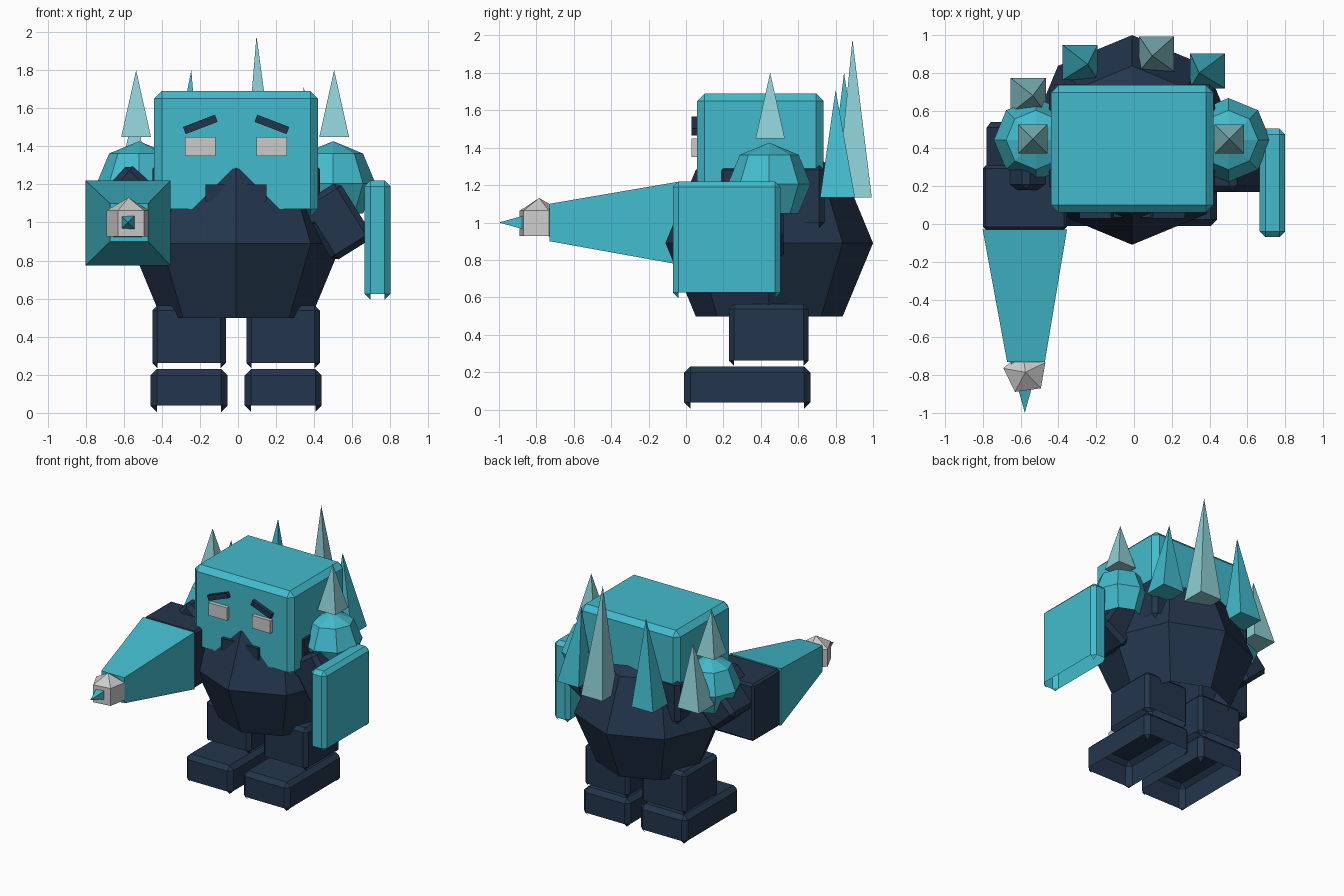
import bpy, bmesh, math
from mathutils import Matrix, Vector

if "Cube" in bpy.data.objects:
    bpy.data.objects.remove(bpy.data.objects["Cube"], do_unlink=True)


def material(name, rgb):
    m = bpy.data.materials.new(name)
    m.use_nodes = True
    m.diffuse_color = (*rgb, 1)
    m.node_tree.nodes["Principled BSDF"].inputs["Base Color"].default_value = (*rgb, 1)
    return m


TEAL = material("teal", (0.055, 0.50, 0.61))
NAVY = material("navy", (0.017, 0.036, 0.073))
PALE = material("pale teal", (0.27, 0.62, 0.66))
GREY = material("light grey", (0.6, 0.6, 0.6))
MID = -0.01  # symmetry plane of the figure


def finish(name, bm, mat):
    bmesh.ops.recalc_face_normals(bm, faces=bm.faces)
    mesh = bpy.data.meshes.new(name)
    bm.to_mesh(mesh)
    bm.free()
    mesh.materials.append(mat)
    ob = bpy.data.objects.new(name, mesh)
    bpy.context.collection.objects.link(ob)
    return ob


def box(name, mat, x, y, z, bevel=0.0, open_bottom=False, tilt=0.0):
    """Box from (min, max) ranges, optionally chamfered, open below, tilted about y."""
    lo, hi = (Vector(p) for p in zip(x, y, z))
    bm = bmesh.new()
    bmesh.ops.create_cube(bm, size=1)
    bmesh.ops.scale(bm, vec=hi - lo, verts=bm.verts)
    if bevel:
        bmesh.ops.bevel(bm, geom=bm.edges[:], offset=bevel, segments=1,
                        profile=0.5, affect='EDGES')
    if open_bottom:
        # drop the base and its edge chamfers, leaving the corner triangles
        bm.normal_update()
        base = [f for f in bm.faces if f.normal.z < -0.65]
        bmesh.ops.delete(bm, geom=base, context='FACES')
    bm.transform(Matrix.Translation((lo + hi) / 2) @ Matrix.Rotation(tilt, 4, 'Y'))
    return finish(name, bm, mat)


def dome(name, mat, center, radius, sides, rings, turn=0.0):
    """Faceted ball with its lowest cap removed."""
    bm = bmesh.new()
    bmesh.ops.create_uvsphere(bm, u_segments=sides, v_segments=rings, radius=radius)
    low = min(bm.verts, key=lambda v: v.co.z)
    bmesh.ops.delete(bm, geom=[low], context='VERTS')
    bm.transform(Matrix.Translation(center) @ Matrix.Rotation(turn, 4, 'Z'))
    return finish(name, bm, mat)


def taper(name, mat, base, half, tip, tip_half=0.0, axis='Z'):
    """Square spike or frustum running from base to tip along an axis."""
    base, tip = Vector(base), Vector(tip)
    u, w = (Vector((1, 0, 0)), Vector((0, 1, 0) if axis == 'Z' else (0, 0, 1)))
    corners = [(-1, -1), (1, -1), (1, 1), (-1, 1)]
    bm = bmesh.new()
    a = [bm.verts.new(base + half * (i * u + j * w)) for i, j in corners]
    b = [bm.verts.new(tip + tip_half * (i * u + j * w)) for i, j in corners]
    bm.faces.new(a)
    bm.faces.new(b)
    for i in range(4):
        j = (i + 1) % 4
        bm.faces.new((a[i], a[j], b[j], b[i]))
    bmesh.ops.remove_doubles(bm, verts=bm.verts, dist=0.0001)
    return finish(name, bm, mat)


# Torso and collar
dome("body", NAVY, (MID, 0.445, 0.89), 0.555, 8, 4)
box("collar", NAVY, (-0.45, 0.43), (0.17, 0.74), (0.97, 1.31), 0.03, True)

# Head and face
box("head", TEAL, (-0.44, 0.42), (0.06, 0.735), (1.03, 1.69), 0.04, True)
box("mouth", NAVY, (-0.17, 0.15), (0.035, 0.08), (1.11, 1.2))
for side, label in ((1, "left"), (-1, "right")):
    x = MID + side * 0.188
    box(label + "_eye", GREY, (x - 0.08, x + 0.08), (0.03, 0.08), (1.35, 1.45))
    box(label + "_brow", NAVY, (x - 0.09, x + 0.09), (0.03, 0.08), (1.495, 1.535),
        tilt=side * math.radians(21))

    # Legs and feet
    x = MID + side * 0.247
    box(label + "_leg", NAVY, (x - 0.193, x + 0.193), (0.23, 0.655), (0.235, 0.565), 0.027, True)
    box(label + "_foot", NAVY, (x - 0.202, x + 0.202), (-0.01, 0.665), (0.005, 0.23), 0.033, True)

    # Shoulder guards with spikes
    x = MID + side * 0.51
    dome(label + "_shoulder_guard", TEAL, (x, 0.445, 1.205), 0.222, 8, 4)
    x = -0.015 + side * 0.52
    taper(label + "_shoulder_spike", PALE, (x, 0.45, 1.45), 0.078, (x, 0.45, 1.8))

# Spikes across the back
back_spikes = [
    ("inner_right", TEAL, (-0.285, 0.855), (-0.245, 0.845), 1.80),
    ("inner_left", PALE, (0.12, 0.90), (0.097, 0.89), 1.98),
    ("outer_left", TEAL, (0.39, 0.81), (0.345, 0.80), 1.71),
    ("outer_right", PALE, (-0.56, 0.68), (-0.535, 0.68), 1.62),
]
for label, mat, foot, peak, height in back_spikes:
    taper(label + "_back_spike", mat, (*foot, 1.135), 0.093, (*peak, height))

# Left arm and shield
box("left_arm", NAVY, (0.34, 0.69), (0.17, 0.52), (0.88, 1.13), 0.03, tilt=math.radians(-32) + math.pi / 2)
box("shield", TEAL, (0.665, 0.80), (-0.07, 0.505), (0.595, 1.22), 0.03, True)

# Right arm, forearm and cannon
box("right_arm", NAVY, (-0.76, -0.42), (0.18, 0.54), (0.97, 1.23), 0.03, tilt=math.radians(-48))
box("right_forearm", NAVY, (-0.80, -0.355), (-0.03, 0.31), (0.775, 1.22), 0.015)
taper("cannon", TEAL, (-0.578, -0.03, 0.997), 0.223, (-0.572, -0.73, 1.0), 0.1, axis='Y')
dome("cannon_nozzle", GREY, (-0.575, -0.785, 0.995), 0.136, 5, 3, math.radians(8))
taper("cannon_tip", TEAL, (-0.578, -0.73, 1.0), 0.075, (-0.578, -1.0, 1.0), axis='Y')
